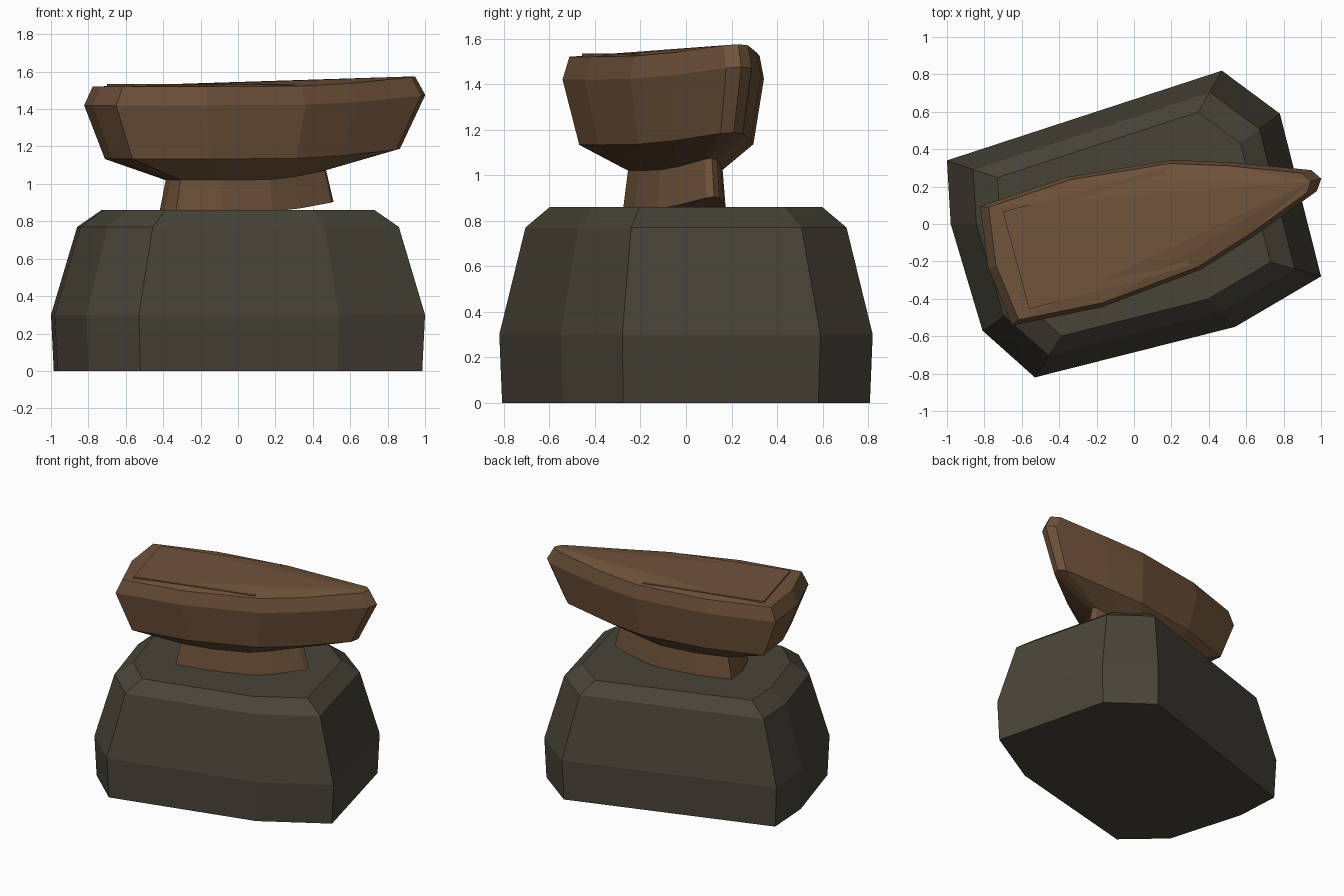
import bpy, bmesh, math
from mathutils import Matrix, Vector

if "Cube" in bpy.data.objects:
    bpy.data.objects.remove(bpy.data.objects["Cube"], do_unlink=True)


def material(name, colour):
    mat = bpy.data.materials.new(name)
    mat.use_nodes = True
    mat.diffuse_color = (*colour, 1)
    mat.node_tree.nodes["Principled BSDF"].inputs["Base Color"].default_value = (*colour, 1)
    return mat


def finish(name, bm, mat):
    bmesh.ops.recalc_face_normals(bm, faces=bm.faces[:])
    mesh = bpy.data.meshes.new(name)
    bm.to_mesh(mesh)
    bm.free()
    mesh.materials.append(mat)
    obj = bpy.data.objects.new(name, mesh)
    bpy.context.collection.objects.link(obj)
    return obj


def loft(name, outline, levels, mat, fan_from=None):
    """Stack scaled copies of an outline of (x, y, rise); levels are (z, scale)."""
    bm = bmesh.new()
    rings = [[bm.verts.new((x * s, y * s, z + rise)) for x, y, rise in outline]
             for z, s in levels]
    n = len(outline)
    for low, high in zip(rings, rings[1:]):
        for i in range(n):
            j = (i + 1) % n
            bm.faces.new((low[i], low[j], high[j], high[i]))
    bm.faces.new(rings[0][::-1])
    top = rings[-1]
    if fan_from is None:
        bm.faces.new(top)
    else:
        # Crowned deck: triangles radiating from the bow tip
        for k in range(1, n - 1):
            bm.faces.new((top[fan_from], top[(fan_from + k) % n], top[(fan_from + k + 1) % n]))
    return finish(name, bm, mat)


wood = material("brown wood", (0.162, 0.088, 0.044))
stone = material("dark olive stone", (0.064, 0.058, 0.039))

# Stone base: irregular eight-sided block with a chamfered top
block = [(-1.0, 0.34), (-0.98, 0.0), (-0.81, -0.57), (-0.53, -0.82),
         (0.54, -0.55), (1.0, -0.28), (0.78, 0.59), (0.47, 0.82)]
loft("stone_base", [(x, y, 0) for x, y in block],
     [(0, 0.985), (0.3, 1), (0.77, 0.86), (0.86, 0.73)], stone)

# Boat outline: stations of (along, half width, upward sweep), mirrored and turned
turn = Matrix.Rotation(math.radians(15), 3, 'Z')
stations = [(-0.77, 0.33, 0), (-0.28, 0.36, 0), (0.285, 0.303, 0.003),
            (0.6, 0.205, 0.018), (0.99, 0.058, 0.05)]
side = [(u, -w, r) for u, w, r in stations]
other = [(u, w, r) for u, w, r in reversed(stations)]
local = [(-0.815, 0, 0)] + side + [(1.03, 0, 0.055)] + other
hull_outline = [tuple(turn @ Vector((u, v - 0.025, r))) for u, v, r in local]

loft("boat_hull", hull_outline,
     [(1.02, 0.47), (1.133, 0.865), (1.42, 1), (1.52, 0.945)], wood,
     fan_from=len(side) + 1)
loft("boat_keel", hull_outline, [(0.85, 0.51), (1.02, 0.47)], wood)

# Raised deck panel, partly swallowed by the crowned deck
bm = bmesh.new()
bmesh.ops.create_cube(bm, size=1)
bmesh.ops.scale(bm, vec=(0.89, 0.54, 0.04), verts=bm.verts)
bmesh.ops.translate(bm, vec=(-0.215, -0.025, 1.515), verts=bm.verts)
bmesh.ops.transform(bm, matrix=turn.to_4x4(), verts=bm.verts)
finish("deck_panel", bm, wood)
